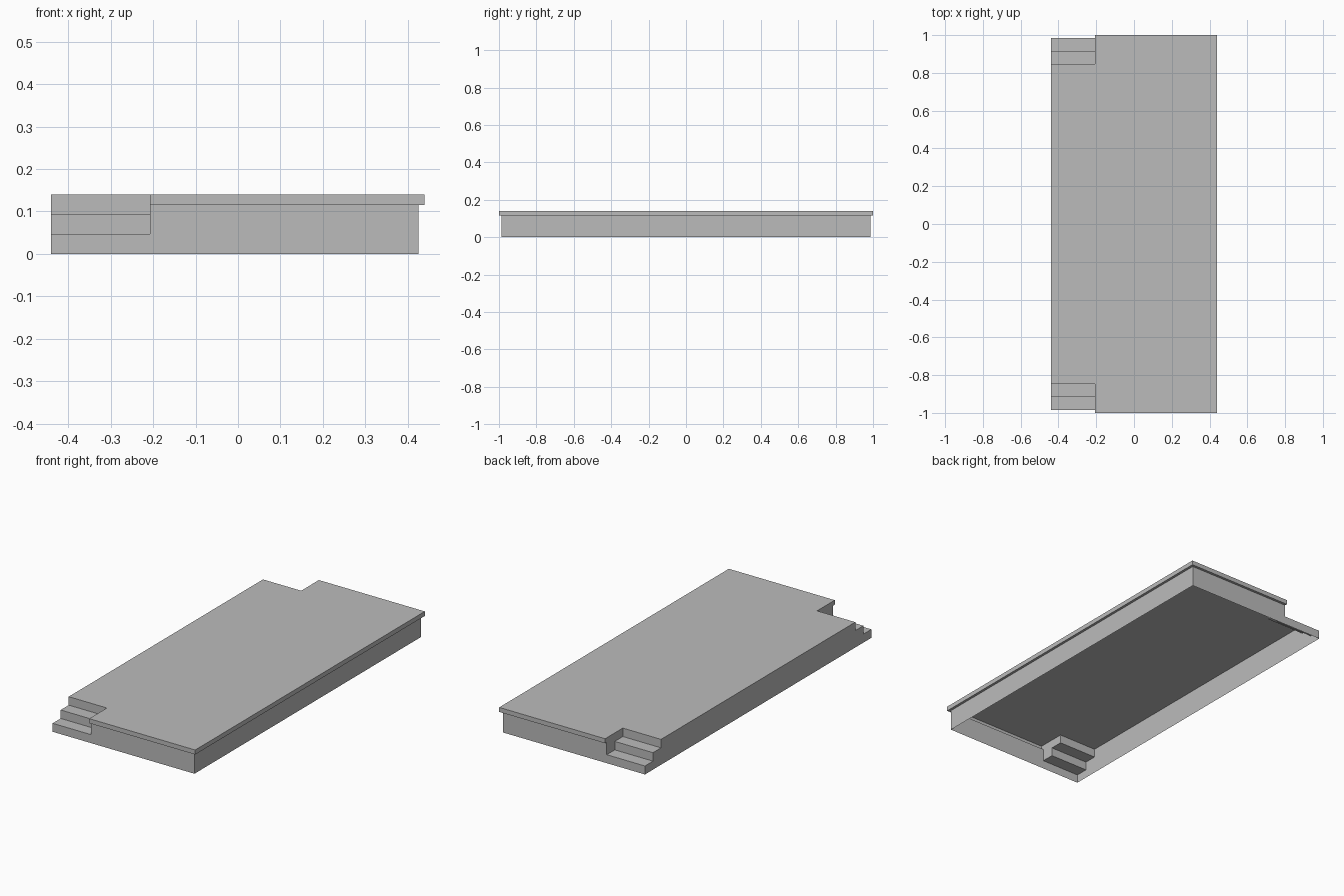
import bpy
import bmesh

if "Cube" in bpy.data.objects:
    bpy.data.objects.remove(bpy.data.objects["Cube"], do_unlink=True)

# Main dimensions
LEFT, RIGHT, END = 0.425, -0.44, 0.986      # wall planes
LIP_X, LIP_Y = 0.439, 1.0                   # overhanging edge band
NOTCH = -0.207                              # inner side of the stair notches
TOP, BAND = 0.14, 0.115                     # deck height, underside of the band
RISE = TOP / 3
TREADS = [0.846, 0.916, END]                # stair riser positions along y

grey = bpy.data.materials.new("stage grey")
grey.use_nodes = True
colour = (0.5, 0.5, 0.5, 1)
grey.diffuse_color = colour
grey.node_tree.nodes["Principled BSDF"].inputs["Base Color"].default_value = colour


def sheet(bm, points):
    """Add one flat face."""
    return bm.faces.new([bm.verts.new(p) for p in points])


def ribbon(bm, path, offset):
    """Sweep a path along an offset, one quad per segment."""
    for a, b in zip(path, path[1:]):
        ends = [tuple(c + d for c, d in zip(p, offset)) for p in (b, a)]
        sheet(bm, [a, b, *ends])


def finish(bm, name):
    bmesh.ops.remove_doubles(bm, verts=bm.verts, dist=0.0001)
    bmesh.ops.recalc_face_normals(bm, faces=bm.faces)
    mesh = bpy.data.meshes.new(name)
    bm.to_mesh(mesh)
    bm.free()
    mesh.materials.append(grey)
    obj = bpy.data.objects.new(name, mesh)
    bpy.context.collection.objects.link(obj)


# Deck top with two notched corners
bm = bmesh.new()
half = [(LIP_X, LIP_Y), (NOTCH, LIP_Y), (NOTCH, TREADS[0]), (RIGHT, TREADS[0])]
outline = half + [(x, -y) for x, y in reversed(half)]
deck = sheet(bm, [(x, y, TOP) for x, y in outline])
finish(bm, "deck_top")

# Edge band around three sides, with its narrow underside
bm = bmesh.new()
outer = [(NOTCH, -LIP_Y), (LIP_X, -LIP_Y), (LIP_X, LIP_Y), (NOTCH, LIP_Y)]
inner = [(NOTCH, -END), (LEFT, -END), (LEFT, END), (NOTCH, END)]
ribbon(bm, [(x, y, BAND) for x, y in outer], (0, 0, TOP - BAND))
for i in range(3):
    sheet(bm, [(x, y, BAND) for x, y in
               (outer[i], inner[i], inner[i + 1], outer[i + 1])])
for s in (-1, 1):
    sheet(bm, [(NOTCH, s * y, z) for y, z in
               ((END, BAND), (LIP_Y, BAND), (LIP_Y, TOP), (END, TOP))])
finish(bm, "edge_band")

# Thin outer walls, open underneath
bm = bmesh.new()
ribbon(bm, [(x, y, 0) for x, y in inner], (0, 0, BAND))
finish(bm, "outer_walls")

# Stair profile, from the deck down to the ground
stairs = [(TREADS[0], TOP)]
for i, y in enumerate(TREADS):
    z = TOP - (i + 1) * RISE
    stairs.append((y, z))
    if i < 2:
        stairs.append((TREADS[i + 1], z))

# Stepped side wall
bm = bmesh.new()
sheet(bm, [(RIGHT, y, z) for y, z in stairs]
      + [(RIGHT, -y, z) for y, z in reversed(stairs)])
finish(bm, "stepped_side_wall")

# Corner stairs and the cheek wall beside each flight
for s, name in ((-1, "front"), (1, "back")):
    bm = bmesh.new()
    ribbon(bm, [(RIGHT, s * y, z) for y, z in stairs], (NOTCH - RIGHT, 0, 0))
    finish(bm, name + "_stairs")
    bm = bmesh.new()
    sheet(bm, [(NOTCH, s * y, z) for y, z in stairs[:-1] + [(END, TOP)]])
    finish(bm, name + "_stair_cheek")
